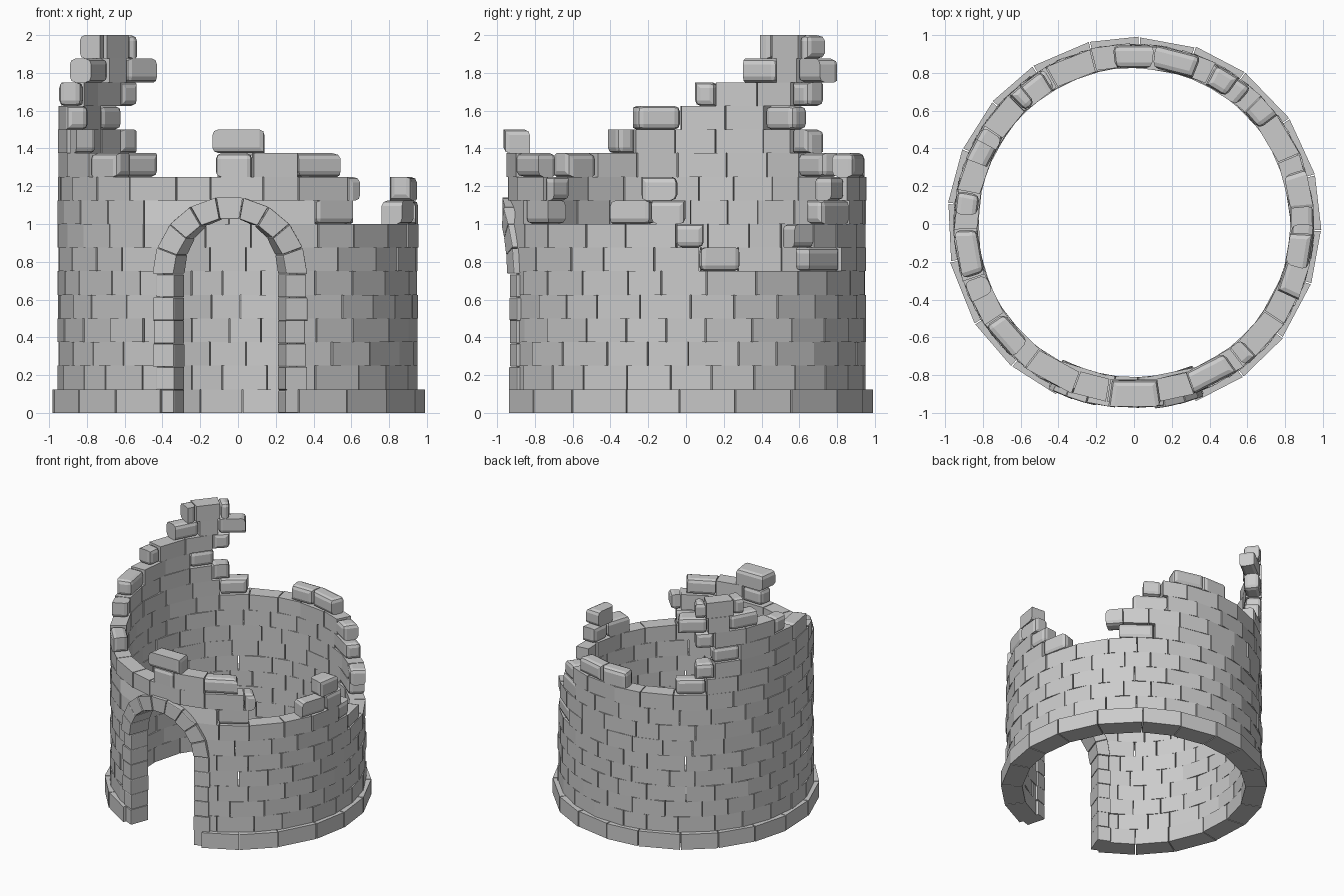
import bpy, bmesh, random
from math import sin, cos, pi, sqrt, radians, degrees

if "Cube" in bpy.data.objects:
    bpy.data.objects.remove(bpy.data.objects["Cube"])

random.seed(4)
H = 0.125                    # course height
DOOR = -92.7                 # door centre, degrees around the tower
SPRING = 0.735               # height where the door arch starts
END = DOOR + 360


def polar(r, deg, z):
    return (r * cos(radians(deg)), r * sin(radians(deg)), z)


def block(bm, quad, r_in, r_out, bevel=0.0):
    """Stone from four (angle, z) corners, extruded radially, with optional worn edges."""
    part = bmesh.new()
    inner = [part.verts.new(polar(r_in, a, z)) for a, z in quad]
    outer = [part.verts.new(polar(r_out, a, z)) for a, z in quad]
    part.faces.new(inner)
    part.faces.new(outer[::-1])
    for i in range(4):
        j = (i + 1) % 4
        part.faces.new((inner[j], inner[i], outer[i], outer[j]))
    bmesh.ops.recalc_face_normals(part, faces=part.faces)
    if bevel:
        picked = [e for e in part.edges if random.random() < 0.7]
        bmesh.ops.bevel(part, geom=picked, offset=bevel, segments=2,
                        profile=0.5, affect='EDGES', clamp_overlap=True)
    me = bpy.data.meshes.new("tmp")
    part.to_mesh(me)
    part.free()
    bm.from_mesh(me)
    bpy.data.meshes.remove(me)


def finish(bm, name):
    me = bpy.data.meshes.new(name)
    bm.to_mesh(me)
    bm.free()
    ob = bpy.data.objects.new(name, me)
    bpy.context.collection.objects.link(ob)


def door_half(z):
    """Half angle left free for the door at height z."""
    d = max(0, z - SPRING)
    return degrees(sqrt(max(0, 0.36 ** 2 - d * d)) / 0.95)


def lay(bm, course, a, b):
    """Lay one run of bricks between two angles."""
    z0, z1 = course * H, (course + 1) * H
    size = 18 if course == 0 else 14.5
    r_out = 0.99 if course == 0 else 0.953
    at_door = course <= 8
    lo = [a, a]
    hi = [b, b]
    if at_door and a == DOOR:
        lo = [a + door_half(z0), a + door_half(z1)]
    if at_door and b == END:
        hi = [b - door_half(z0), b - door_half(z1)]
    # joints, staggered on every second course
    span = min(hi) - max(lo)
    n = max(1, round(span / size))
    step = span / n
    mids = [max(lo) + step * (k + (0.5 if course % 2 and n > 1 else 0)) for k in range(n + 1)]
    mids = [m + random.uniform(-2, 2) for m in mids
            if max(lo) + 4 < m < min(hi) - 4]
    joints = [lo] + [[m, m] for m in mids] + [hi]
    for k in range(len(joints) - 1):
        l, r = joints[k], joints[k + 1]
        loose = (k == 0 and a != DOOR) or (k == len(joints) - 2 and b != END)
        g = 0.2
        quad = [(l[0] + g, z0), (r[0] - g, z0), (r[1] - g, z1), (l[1] + g, z1)]
        j = random.uniform(-0.004, 0.004)
        block(bm, quad, 0.832 + j, r_out + j, 0.03 if loose else 0)


# Ruined wall: angle ranges that still stand in each course
runs = {i: [(DOOR, END)] for i in range(6)}
runs.update({
    6: [(DOOR, 18), (43, END)],
    7: [(DOOR, 6), (37, END)],
    8: [(DOOR, -50), (-25, 0), (49, END)],
    9: [(-15, -3), (54, 313)],
    10: [(68, 97), (120, 228), (262.5, 305)],
    11: [(129, 206)],
    12: [(137, 198)],
    13: [(129, 177)],
    14: [(121, 159)],
    15: [(129, 152)],
})
for course, parts in runs.items():
    bm = bmesh.new()
    for a, b in parts:
        lay(bm, course, a, b)
    finish(bm, "base_course" if course == 0 else f"wall_course_{course:02d}")

# Loose stone left above the door
bm = bmesh.new()
block(bm, [(262, 11 * H), (278.5, 11 * H), (278.5, 12 * H), (262, 12 * H)], 0.835, 0.975, 0.03)
finish(bm, "loose_top_stone")

# Door surround: jamb stones and arch stones wrapped around the wall
R1, R2 = 0.295, 0.41


def wrap(u, z):
    return (DOOR + degrees(u / 0.95), z)


bm = bmesh.new()
for side in (-1, 1):
    for k in range(6):
        z0, z1 = k * SPRING / 6, (k + 1) * SPRING / 6 - 0.002
        j = random.uniform(-0.012, 0.008)
        block(bm, [wrap(side * R1, z0), wrap(side * (R2 + j), z0),
                   wrap(side * (R2 + j), z1), wrap(side * R1, z1)], 0.81, 0.968 + j / 3, 0.006)
finish(bm, "door_jambs")

bm = bmesh.new()
N = 9
for k in range(N):
    t0, t1 = pi * k / N + 0.006, pi * (k + 1) / N - 0.006
    quad = [wrap(r * cos(t), SPRING + r * sin(t))
            for r, t in ((R1, t0), (R2, t0), (R2, t1), (R1, t1))]
    block(bm, quad, 0.81, 0.975 + random.uniform(-0.005, 0.008), 0.006)
finish(bm, "door_arch")
